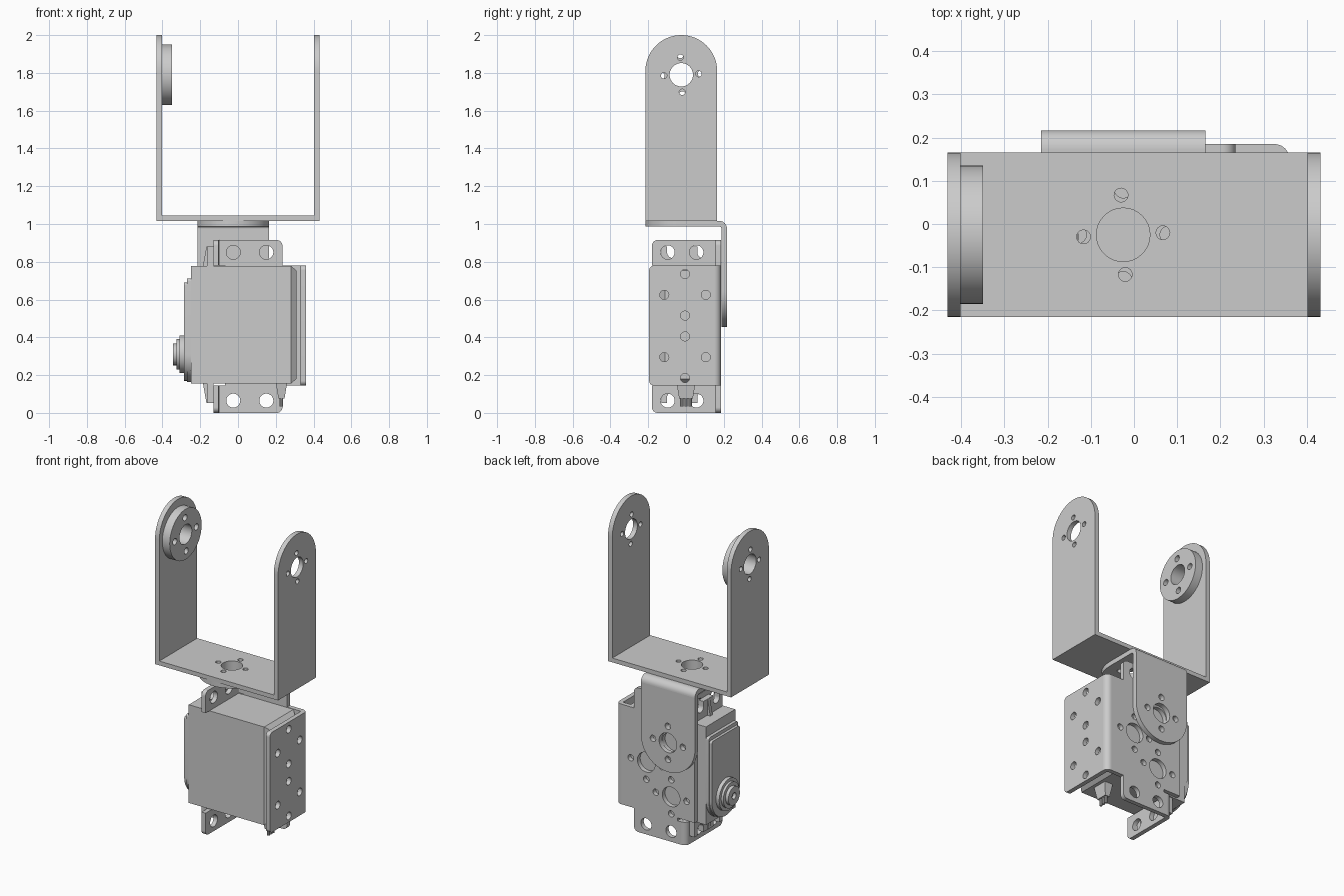
import bpy, bmesh
from math import sin, cos, pi, radians
from mathutils import Matrix, Vector

cube = bpy.data.objects.get("Cube")
if cube:
    bpy.data.objects.remove(cube)

grey = bpy.data.materials.new("plain grey")
grey.use_nodes = True
grey.diffuse_color = (0.6, 0.6, 0.6, 1)
grey.node_tree.nodes["Principled BSDF"].inputs["Base Color"].default_value = (0.6, 0.6, 0.6, 1)
parts = []

# Columns give the world directions of outline u, outline v and thickness
AXES = {
    "X": Matrix(((0, 0, 1), (1, 0, 0), (0, 1, 0))),
    "Y": Matrix(((1, 0, 0), (0, 0, 1), (0, 1, 0))),
    "Z": Matrix.Identity(3),
}


def finish(name, bm):
    bmesh.ops.remove_doubles(bm, verts=bm.verts, dist=1e-5)
    bmesh.ops.recalc_face_normals(bm, faces=bm.faces)
    mesh = bpy.data.meshes.new(name)
    bm.to_mesh(mesh)
    bm.free()
    mesh.materials.append(grey)
    ob = bpy.data.objects.new(name, mesh)
    bpy.context.collection.objects.link(ob)
    parts.append(ob)
    return ob


def circle(u, v, r, n=32):
    return [(u + r * cos(2 * pi * i / n), v + r * sin(2 * pi * i / n)) for i in range(n)]


def hole_ring(u, v, big, spread, small, turn=0):
    """A centre hole with four small holes around it."""
    rings = [circle(u, v, big)]
    for k in range(4):
        a = radians(90 * k + turn)
        rings.append(circle(u + spread * cos(a), v + spread * sin(a), small, 16))
    return rings


def rounded(corners, steps=16):
    """Outline from (u, v[, radius]) corners; rounded corners are right angles."""
    out = []
    for i, c in enumerate(corners):
        p = Vector(c[:2])
        r = c[2] if len(c) > 2 else 0
        if not r:
            out.append(p)
            continue
        d1 = (Vector(corners[i - 1][:2]) - p).normalized() * r
        d2 = (Vector(corners[(i + 1) % len(corners)][:2]) - p).normalized() * r
        for k in range(steps + 1):
            t = pi / 2 * k / steps
            out.append(p + d1 * (1 - sin(t)) + d2 * (1 - cos(t)))
    return [p for i, p in enumerate(out) if (p - out[i - 1]).length > 1e-5]


def plate(name, axis, start, end, outline, holes=()):
    """Flat outline with holes, thickened from start to end along an axis."""
    curve = bpy.data.curves.new(name, "CURVE")
    curve.dimensions = "2D"
    curve.fill_mode = "BOTH"
    curve.extrude = (end - start) / 2
    for ring in [outline, *holes]:
        spline = curve.splines.new("POLY")
        spline.points.add(len(ring) - 1)
        for point, (u, v) in zip(spline.points, ring):
            point.co = (u, v, 0, 1)
        spline.use_cyclic_u = True
    temp = bpy.data.objects.new(name + " curve", curve)
    bpy.context.collection.objects.link(temp)
    deps = bpy.context.evaluated_depsgraph_get()
    mesh = bpy.data.meshes.new_from_object(temp.evaluated_get(deps))
    bm = bmesh.new()
    bm.from_mesh(mesh)
    bpy.data.objects.remove(temp)
    bpy.data.meshes.remove(mesh)
    bmesh.ops.translate(bm, verts=bm.verts, vec=(0, 0, (start + end) / 2))
    bm.transform(AXES[axis].to_4x4())
    return finish(name, bm)


def bend(name, axis, start, end, u, v, inner, outer, first):
    """Quarter turn of folded sheet metal."""
    angles = [radians(first + 90 * k / 10) for k in range(11)]
    ring = [(u + outer * cos(a), v + outer * sin(a)) for a in angles]
    ring += [(u + inner * cos(a), v + inner * sin(a)) for a in reversed(angles)]
    plate(name, axis, start, end, ring)


def box(name, lo, hi):
    bm = bmesh.new()
    bmesh.ops.create_cube(bm, size=1)
    lo, hi = Vector(lo), Vector(hi)
    for vert in bm.verts:
        vert.co = Vector([(lo[i] + hi[i]) / 2 + vert.co[i] * (hi[i] - lo[i]) for i in range(3)])
    return finish(name, bm)


def taper(ob, axis, side, amount):
    """Pull the corners on one end of a box inward by a fixed inset."""
    mid = sum((v.co for v in ob.data.vertices), Vector()) / 8
    for v in ob.data.vertices:
        if (v.co[axis] - mid[axis]) * side > 0:
            for k in {0, 1, 2} - {axis}:
                v.co[k] -= amount if v.co[k] > mid[k] else -amount


C = -0.025  # shared centre line of both output brackets
W = 0.19    # half width of both output brackets

# Upper U bracket: two round-ended arms on a base
arm = rounded([(C - W, 1.017), (C + W, 1.017), (C + W, 2, W), (C - W, 2, W)])
for name, x in (("u_bracket_right_arm", -0.432), ("u_bracket_left_arm", 0.402)):
    plate(name, "X", x, x + 0.03, arm, hole_ring(C, 1.79, 0.062, 0.092, 0.016, 3))
plate("u_bracket_base", "Z", 1.017, 1.044,
      rounded([(-0.402, C - W), (0.402, C - W), (0.402, C + W), (-0.402, C + W)]),
      hole_ring(C, C, 0.062, 0.092, 0.016, 3))
plate("horn_disc", "X", -0.402, -0.35, circle(C, 1.79, 0.16, 64),
      hole_ring(C, 1.79, 0.062, 0.108, 0.02, 3))

# L bracket: round-ended top and back plates joined by a bend
plate("l_bracket_top", "Z", 0.987, 1.017,
      rounded([(C - W, C - W, W), (C + W, C - W, W), (C + W, 0.175), (C - W, 0.175)]),
      hole_ring(C, C, 0.062, 0.105, 0.02))
plate("l_bracket_back", "Y", 0.187, 0.217,
      rounded([(C - W, 0.455, W), (C + W, 0.455, W), (C + W, 0.975), (C - W, 0.975)]),
      hole_ring(C, 0.64, 0.062, 0.105, 0.02))
bend("l_bracket_bend", "X", C - W, C + W, 0.175, 0.975, 0.012, 0.042, 0)

# Servo bracket: back plate with relief cuts, perforated side wall, folded tabs
back_holes = [circle(x, z, 0.037) for x in (C, 0.15) for z in (0.065, 0.85)]
for x, z in ((0.15, 0.4575), (C, 0.285), (C, 0.63)):
    back_holes += hole_ring(x, z, 0.062, 0.108, 0.02)
plate("servo_bracket_back", "Y", 0.157, 0.185,
      rounded([(-0.095, 0), (0.235, 0, 0.03), (0.235, 0.145), (0.325, 0.145),
               (0.325, 0.78), (0.235, 0.78), (0.235, 0.915, 0.03), (-0.095, 0.915),
               (-0.095, 0.78), (-0.07, 0.78), (-0.07, 0.762), (-0.19, 0.762),
               (-0.19, 0.163), (-0.07, 0.163), (-0.07, 0.145), (-0.095, 0.145)]),
      back_holes)
wall_holes = [circle(-0.005, z, 0.024, 20) for z in (0.185, 0.405, 0.515, 0.735)]
wall_holes += [circle(-0.005 + dy, z, 0.024, 20) for dy in (-0.11, 0.11) for z in (0.295, 0.625)]
plate("servo_bracket_wall", "X", 0.332, 0.36,
      rounded([(-0.195, 0.145, 0.025), (0.15, 0.145), (0.15, 0.78), (-0.195, 0.78, 0.025)]),
      wall_holes)
bend("servo_bracket_wall_bend", "Z", 0.145, 0.78, 0.325, 0.15, 0.007, 0.035, 0)
for name, z0, z1, zh in (("lower_tab", 0, 0.145, 0.065), ("upper_tab", 0.78, 0.915, 0.85)):
    r0, r1 = (0.03, 0) if z0 == 0 else (0, 0.03)
    plate(name, "X", -0.13, -0.102,
          rounded([(-0.18, z0, r0), (0.15, z0), (0.15, z1), (-0.18, z1, r1)]),
          [circle(y, zh, 0.037) for y in (-0.097, 0.055)])
    bend(name + "_bend", "Z", z0, z1, -0.095, 0.15, 0.007, 0.035, 90)

# Servo case with a chamfered end cap
Y, Z = 0.01, 0.31  # output shaft centre
box("servo_body", (-0.25, Y - 0.147, 0.155), (0.28, Y + 0.146, 0.778))
cap = box("servo_end_cap", (0.28, Y - 0.147, 0.155), (0.31, Y + 0.146, 0.778))
taper(cap, 0, 1, 0.025)

# Gear cover with a round lower end, and the stepped output shaft
for name, x, half, top in (("gear_cover_step", -0.27, 0.146, 0.712), ("gear_cover", -0.287, 0.14, 0.69)):
    plate(name, "X", x, -0.245,
          rounded([(Y - half, Z - half, half), (Y + half, Z - half, half),
                   (Y + half, top, 0.015), (Y - half, top, 0.015)]))
for i, (x, r) in enumerate(((-0.31, 0.1), (-0.325, 0.08), (-0.345, 0.058))):
    plate(f"output_shaft_step_{i + 1}", "X", x, -0.28, circle(Y, Z, r, 40),
          [circle(Y, Z, 0.02, 16)] if i == 2 else ())

# Servo mounting ears with open slots and stiffening ribs
for name, base, tip, floor in (("lower_ear", 0.165, 0.052, 0.112), ("upper_ear", 0.77, 0.88, 0.82)):
    edge = [(Y - 0.14, base), (Y - 0.14, tip)]
    for y in (Y - 0.08, Y + 0.08):
        edge += [(y - 0.03, tip), (y - 0.03, floor, 0.03), (y + 0.03, floor, 0.03), (y + 0.03, tip)]
    edge += [(Y + 0.14, tip), (Y + 0.14, base)]
    plate(name, "X", -0.165, -0.131, rounded(edge))
    plate(name + "_rib", "Y", Y - 0.012, Y + 0.012,
          [(-0.16, base), (-0.187, base), (-0.167, tip), (-0.16, tip)])

# Cable outlet with three wires
outlet = box("cable_outlet", (0.2, -0.05, 0.075), (0.26, 0.05, 0.16))
taper(outlet, 2, -1, 0.014)
for i, y in enumerate((-0.022, 0, 0.022)):
    plate(f"wire_{i + 1}", "Z", 0.035, 0.08, circle(0.23, y, 0.009, 10))

bpy.ops.object.select_all(action="DESELECT")
for ob in parts:
    ob.select_set(True)
bpy.context.view_layer.objects.active = parts[0]
bpy.ops.object.shade_smooth_by_angle(angle=radians(30))
